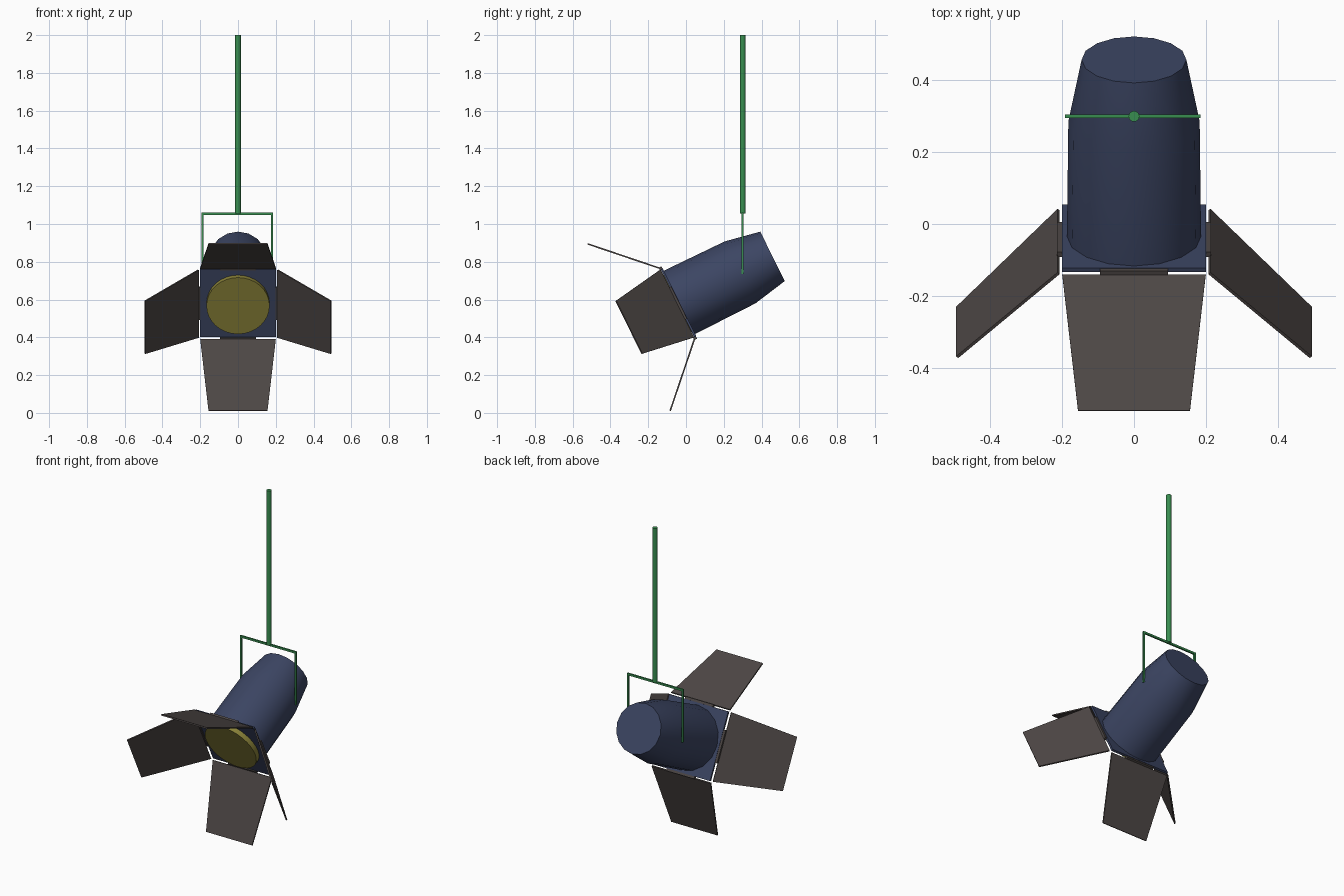
import bpy, bmesh
from math import radians, sin, cos, pi
from mathutils import Matrix, Vector

if "Cube" in bpy.data.objects:
    bpy.data.objects.remove(bpy.data.objects["Cube"])

TILT = radians(26.3)
# Lamp frame: local x = across, local y = up the front plate, local z = beam direction
c, s = cos(TILT), sin(TILT)
LAMP = Matrix(((1, 0, 0, 0), (0, -s, -c, -0.045), (0, c, -s, 0.58), (0, 0, 0, 1)))


def material(name, rgb):
    m = bpy.data.materials.new(name)
    m.diffuse_color = (*rgb, 1)
    m.use_nodes = True
    m.node_tree.nodes["Principled BSDF"].inputs["Base Color"].default_value = m.diffuse_color
    return m


NAVY = material("navy", (0.045, 0.06, 0.125))
GREEN = material("green", (0.04, 0.27, 0.08))
YELLOW = material("lens_yellow", (0.25, 0.22, 0.04))
DARK = material("dark_flap", (0.075, 0.063, 0.06))


def finish(name, bm, mat, matrix, smooth=False):
    bmesh.ops.recalc_face_normals(bm, faces=bm.faces)
    me = bpy.data.meshes.new(name)
    bm.to_mesh(me)
    bm.free()
    me.transform(matrix)
    me.materials.append(mat)
    ob = bpy.data.objects.new(name, me)
    bpy.context.collection.objects.link(ob)
    if smooth:
        bpy.ops.object.select_all(action='DESELECT')
        ob.select_set(True)
        bpy.context.view_layer.objects.active = ob
        bpy.ops.object.shade_smooth_by_angle(angle=radians(30))
    return ob


def box(name, lo, hi, mat, matrix=Matrix()):
    lo, hi = Vector(lo), Vector(hi)
    bm = bmesh.new()
    bmesh.ops.create_cube(bm, size=1)
    for v in bm.verts:
        v.co = (lo + hi) / 2 + v.co * (hi - lo)
    return finish(name, bm, mat, matrix)


def lathe(name, profile, sides, mat, matrix=Matrix()):
    """Closed solid of revolution about local z from (radius, z) pairs."""
    bm = bmesh.new()
    rings = [[bm.verts.new((r * cos(2 * pi * i / sides), r * sin(2 * pi * i / sides), z))
              for i in range(sides)] for r, z in profile]
    for a, b in zip(rings, rings[1:]):
        for i in range(sides):
            j = (i + 1) % sides
            bm.faces.new((a[i], a[j], b[j], b[i]))
    bm.faces.new(rings[0])
    bm.faces.new(rings[-1])
    return finish(name, bm, mat, matrix, smooth=True)


# Lamp housing, front plate and lens
lathe("housing", [(0.187, -0.005), (0.183, -0.37), (0.146, -0.561)], 16, NAVY, LAMP)
box("front_plate", (-0.2, -0.2, -0.012), (0.2, 0.2, 0), NAVY, LAMP)
lathe("lens", [(0.167, -0.005), (0.167, 0.03)], 32, YELLOW, LAMP)

# Four splayed flaps with hinges, each turned about the beam axis
for k, side in enumerate(("top", "left", "bottom", "right")):
    turn = LAMP @ Matrix.Rotation(k * pi / 2, 4, 'Z')
    box("hinge_" + side, (-0.095, 0.198, -0.01), (0.095, 0.214, 0.006), DARK, turn)
    bm = bmesh.new()
    base = [(-0.2, 0), (0.2, 0), (0.156, 0.4), (-0.156, 0.4)]
    low = [bm.verts.new((x, y, -0.004)) for x, y in base]
    high = [bm.verts.new((x, y, 0.004)) for x, y in base]
    bm.faces.new(low)
    bm.faces.new(high)
    for i in range(4):
        j = (i + 1) % 4
        bm.faces.new((low[i], low[j], high[j], high[i]))
    splay = Matrix.Translation((0, 0.21, 0.004)) @ Matrix.Rotation(radians(45), 4, 'X')
    finish("flap_" + side, bm, DARK, turn @ splay)

# Hanging pole and yoke
lathe("pole", [(0.015, 1.055), (0.015, 2.0)], 16, GREEN, Matrix.Translation((0, 0.3, 0)))
box("yoke_bar", (-0.193, 0.295, 1.048), (0.186, 0.305, 1.06), GREEN)
box("yoke_leg_left", (-0.193, 0.295, 0.735), (-0.182, 0.305, 1.055), GREEN)
box("yoke_leg_right", (0.175, 0.295, 0.735), (0.186, 0.305, 1.055), GREEN)
